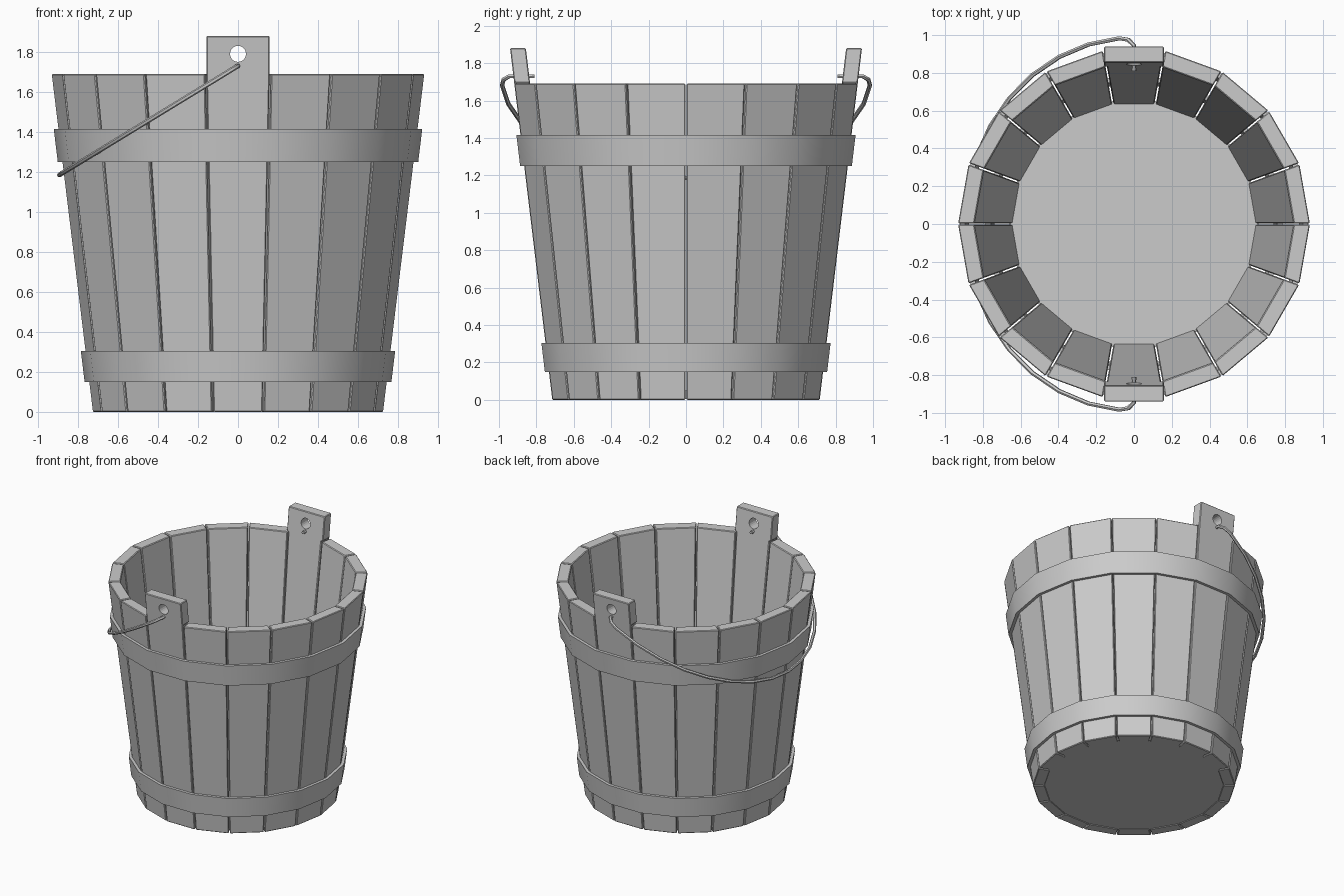
import bpy, bmesh, math
from mathutils import Matrix, Vector

if "Cube" in bpy.data.objects:
    bpy.data.objects.remove(bpy.data.objects["Cube"], do_unlink=True)

SIDES = 18
STEP = 2 * math.pi / SIDES
RIM, TALL = 1.69, 1.88
SLOPE = 0.122

grey = bpy.data.materials.new("plain grey")
grey.use_nodes = True
grey.diffuse_color = (0.6, 0.6, 0.6, 1)
grey.node_tree.nodes["Principled BSDF"].inputs["Base Color"].default_value = (0.6, 0.6, 0.6, 1)


def make_object(name, bm):
    bmesh.ops.recalc_face_normals(bm, faces=bm.faces)
    mesh = bpy.data.meshes.new(name)
    bm.to_mesh(mesh)
    bm.free()
    mesh.materials.append(grey)
    obj = bpy.data.objects.new(name, mesh)
    bpy.context.collection.objects.link(obj)
    return obj


def activate(obj):
    bpy.ops.object.select_all(action="DESELECT")
    obj.select_set(True)
    bpy.context.view_layer.objects.active = obj


def outer(z):
    return 0.726 + SLOPE * z


def loft(bm, rings, closed=False):
    """Skin a stack of equal vertex rings, capped or joined end to end."""
    rows = [[bm.verts.new(p) for p in ring] for ring in rings]
    n = len(rows[0])
    pairs = list(zip(rows, rows[1:]))
    if closed:
        pairs.append((rows[-1], rows[0]))
    for a, b in pairs:
        for i in range(n):
            j = (i + 1) % n
            bm.faces.new((a[i], a[j], b[j], b[i]))
    if not closed:
        bm.faces.new(rows[0])
        bm.faces.new(rows[-1])


def polygon(radius, z):
    return [(radius * math.cos(i * STEP), radius * math.sin(i * STEP), z) for i in range(SIDES)]


def stave_ring(z, tall_tip=False):
    """Trapezoid cross-section of a stave pointing along +y."""
    ro, ri = outer(z), outer(z) - 0.086
    wide, narrow = (math.sin(STEP / 2) * r - 0.004 for r in (ro, ri))
    if tall_tip:
        wide = narrow = math.sin(STEP / 2) * outer(RIM) - 0.004
    yo, yi = (math.cos(STEP / 2) * r for r in (ro, ri))
    return [(-wide, yo, z), (wide, yo, z), (narrow, yi, z), (-narrow, yi, z)]


def make_stave(name, angle, tall):
    bm = bmesh.new()
    rings = [stave_ring(0), stave_ring(RIM)]
    if tall:
        rings += [stave_ring(RIM + 0.01, True), stave_ring(TALL, True)]
    loft(bm, rings)
    bmesh.ops.recalc_face_normals(bm, faces=bm.faces)
    sharp = [e for e in bm.edges if e.calc_face_angle(0) > math.radians(50)]
    bmesh.ops.bevel(bm, geom=sharp, offset=0.005, segments=1, affect="EDGES")
    bm.transform(Matrix.Rotation(angle - math.pi / 2, 4, "Z"))
    return make_object(name, bm)


# Staves, with the front and back ones rising into handle ears
ears = []
for i in range(SIDES):
    angle = (i + 0.5) * STEP
    tall = abs(math.cos(angle)) < 0.01
    stave = make_stave("ear_stave" if tall else "stave", angle, tall)
    if tall:
        ears.append(stave)

# Round hole through both ears
bm = bmesh.new()
bmesh.ops.create_cone(bm, cap_ends=True, segments=20, radius1=0.04, radius2=0.04, depth=2.4,
                      matrix=Matrix.Translation((0, 0, 1.79)) @ Matrix.Rotation(math.pi / 2, 4, "X"))
cutter = make_object("hole_cutter", bm)
cutter.hide_render = True
for ear in ears:
    activate(ear)
    cut = ear.modifiers.new("hole", "BOOLEAN")
    cut.operation = "DIFFERENCE"
    cut.solver = "EXACT"
    cut.object = cutter
    bpy.ops.object.modifier_apply(modifier=cut.name)
bpy.data.objects.remove(cutter, do_unlink=True)

# Floor board
bm = bmesh.new()
loft(bm, [polygon(0.655, 0.004), polygon(0.66, 0.05)])
make_object("floor", bm)

# Two hoops around the staves
for name, low, high in (("lower_hoop", 0.15, 0.305), ("upper_hoop", 1.25, 1.415)):
    bm = bmesh.new()
    grow = 0.022
    loft(bm, [polygon(outer(low) - 0.005, low), polygon(outer(low) + grow, low),
              polygon(outer(high) + grow, high), polygon(outer(high) - 0.005, high)], closed=True)
    hoop = make_object(name, bm)
    activate(hoop)
    bpy.ops.object.shade_smooth_by_angle(angle=math.radians(30))

# Wire handle: a half ellipse resting on the left-hand slope, ends bent in through the ears
PIVOT, REACH, DROP, HALF = 1.73, 0.893, 0.545, 0.987
path = [Vector((0, -0.81, PIVOT)), Vector((0, -0.945, PIVOT)), Vector((-0.03, -0.975, PIVOT - 0.018))]
for k in range(17):
    t = math.radians(-85 + k * 170 / 16)
    path.append(Vector((-REACH * math.cos(t), HALF * math.sin(t), PIVOT - DROP * math.cos(t))))
path += [Vector((p.x, -p.y, p.z)) for p in reversed(path[:3])]

curve = bpy.data.curves.new("handle", "CURVE")
curve.dimensions = "3D"
curve.bevel_depth = 0.012
curve.bevel_resolution = 1
curve.use_fill_caps = True
spline = curve.splines.new("POLY")
spline.points.add(len(path) - 1)
for point, co in zip(spline.points, path):
    point.co = (*co, 1)
curve.materials.append(grey)
handle = bpy.data.objects.new("handle", curve)
bpy.context.collection.objects.link(handle)
activate(handle)
bpy.ops.object.convert(target="MESH")
bpy.ops.object.shade_smooth_by_angle(angle=math.radians(50))
